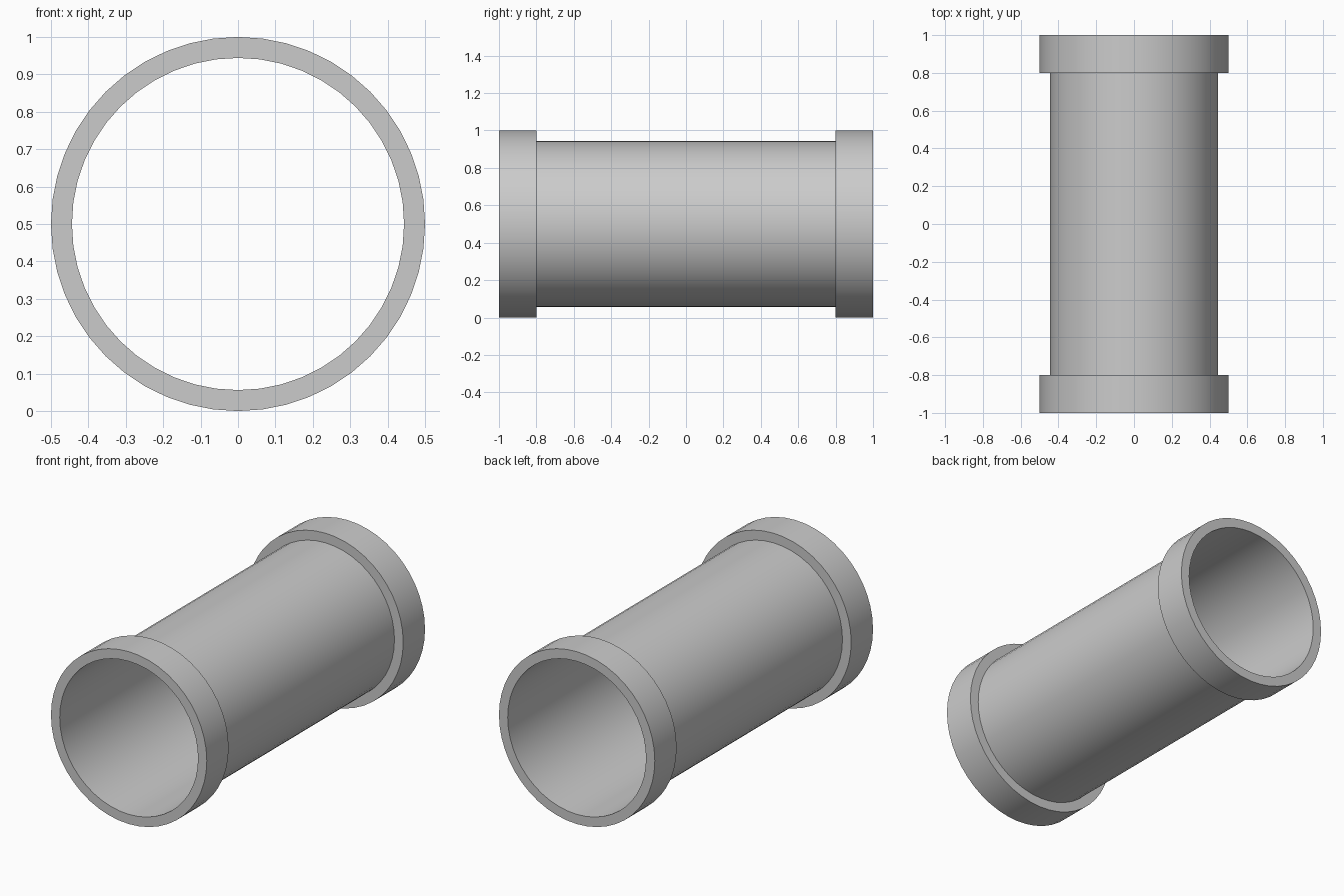
import bpy, bmesh, math

if "Cube" in bpy.data.objects:
    bpy.data.objects.remove(bpy.data.objects["Cube"])

SIDES = 48
R_OUT, R_IN, CENTRE_Z = 0.5, 0.444, 0.5


def lathe(name, profile, closed):
    """Revolve (radius, y) points around the pipe's long axis."""
    bm = bmesh.new()
    rings = []
    for r, y in profile:
        rings.append([bm.verts.new((r * math.sin(2 * math.pi * i / SIDES), y,
                                    CENTRE_Z + r * math.cos(2 * math.pi * i / SIDES)))
                      for i in range(SIDES)])
    pairs = list(zip(rings, rings[1:]))
    if closed:
        pairs.append((rings[-1], rings[0]))
    for a, b in pairs:
        for i in range(SIDES):
            j = (i + 1) % SIDES
            bm.faces.new((a[i], b[i], b[j], a[j]))
    bmesh.ops.recalc_face_normals(bm, faces=bm.faces)
    mesh = bpy.data.meshes.new(name)
    bm.to_mesh(mesh)
    bm.free()
    obj = bpy.data.objects.new(name, mesh)
    bpy.context.collection.objects.link(obj)
    bpy.ops.object.select_all(action='DESELECT')
    obj.select_set(True)
    bpy.context.view_layer.objects.active = obj
    bpy.ops.object.shade_smooth_by_angle(angle=math.radians(30))
    return obj


# Thin-walled pipe body
lathe("pipe_body", [(R_IN, 0.8), (R_IN, -0.8)], False)

# Raised collar at each end
for label, s in (("front", -1), ("back", 1)):
    lathe(label + "_collar",
          [(R_IN, s * 0.8), (R_OUT, s * 0.8), (R_OUT, s), (R_IN, s)], True)
